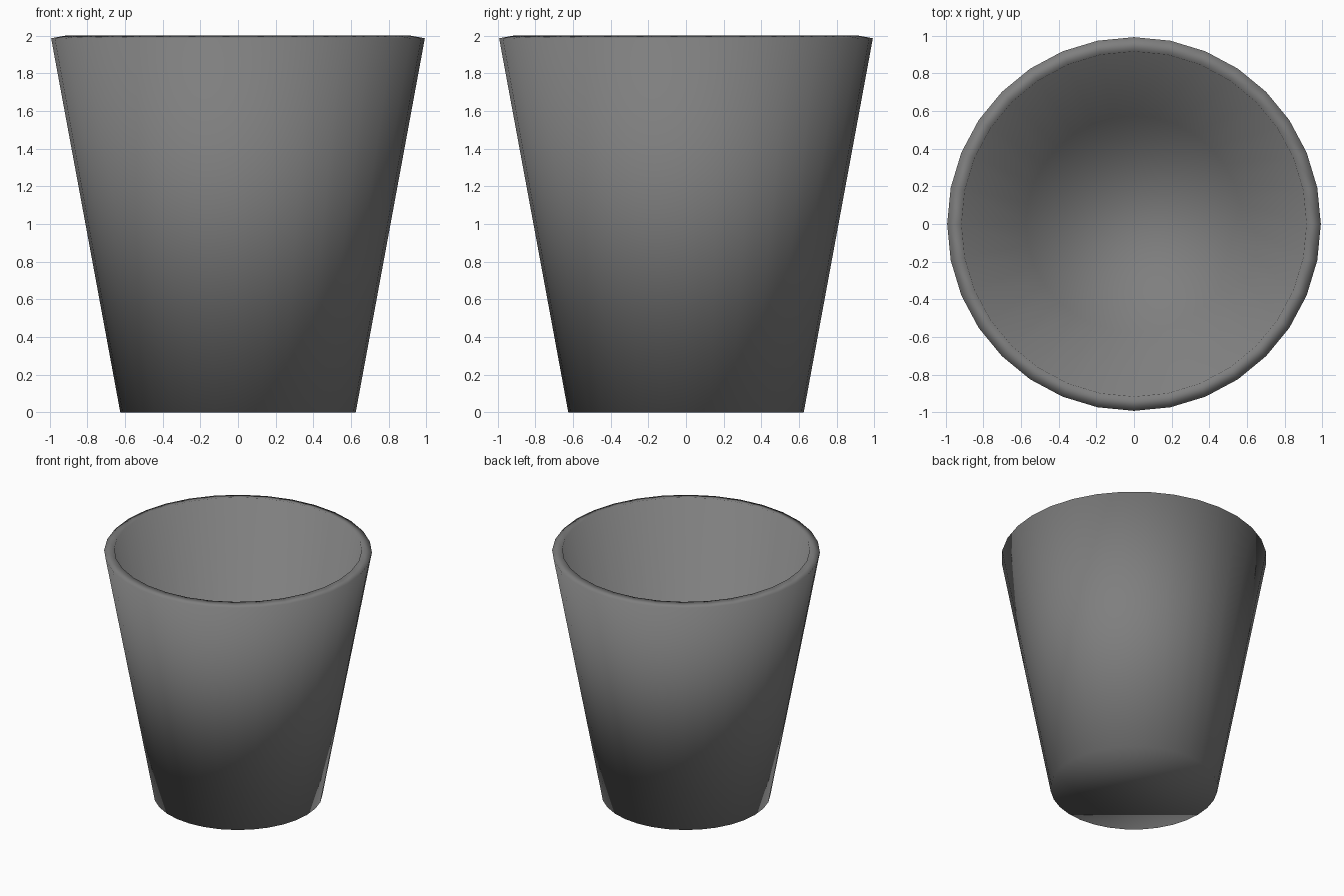
import bpy, bmesh
from mathutils import Matrix

if "Cube" in bpy.data.objects:
    bpy.data.objects.remove(bpy.data.objects["Cube"])

SIDES = 32
BASE_R, RIM_R = 0.625, 0.992
RIM_Z = 1.986      # outer lip; the inner lip rises to z = 2
WALL = 0.077

# tapered outer shell, closed at the base and open at the top
bm = bmesh.new()
bmesh.ops.create_cone(bm, cap_ends=True, segments=SIDES, radius1=BASE_R,
                      radius2=RIM_R, depth=RIM_Z,
                      matrix=Matrix.Translation((0, 0, RIM_Z / 2)))
lid = [f for f in bm.faces if f.calc_center_median().z > RIM_Z - 0.01]
bmesh.ops.delete(bm, geom=lid, context='FACES_ONLY')
bmesh.ops.recalc_face_normals(bm, faces=bm.faces)
# an open shell: make sure the base faces down
base = min(bm.faces, key=lambda f: f.calc_center_median().z)
if base.normal.z > 0:
    bmesh.ops.reverse_faces(bm, faces=bm.faces)
for f in bm.faces:
    f.smooth = True

mesh = bpy.data.meshes.new("cup")
bm.to_mesh(mesh)
bm.free()
cup = bpy.data.objects.new("cup", mesh)
bpy.context.collection.objects.link(cup)

# dark grey colour
dark = bpy.data.materials.new("dark_grey")
dark.diffuse_color = (0.21, 0.21, 0.21, 1)
dark.use_nodes = True
dark.node_tree.nodes["Principled BSDF"].inputs["Base Color"].default_value = dark.diffuse_color
mesh.materials.append(dark)

# wall thickness grows inward, forming the rim, inner wall and floor
wall = cup.modifiers.new("wall", 'SOLIDIFY')
wall.thickness = WALL
wall.offset = -1
